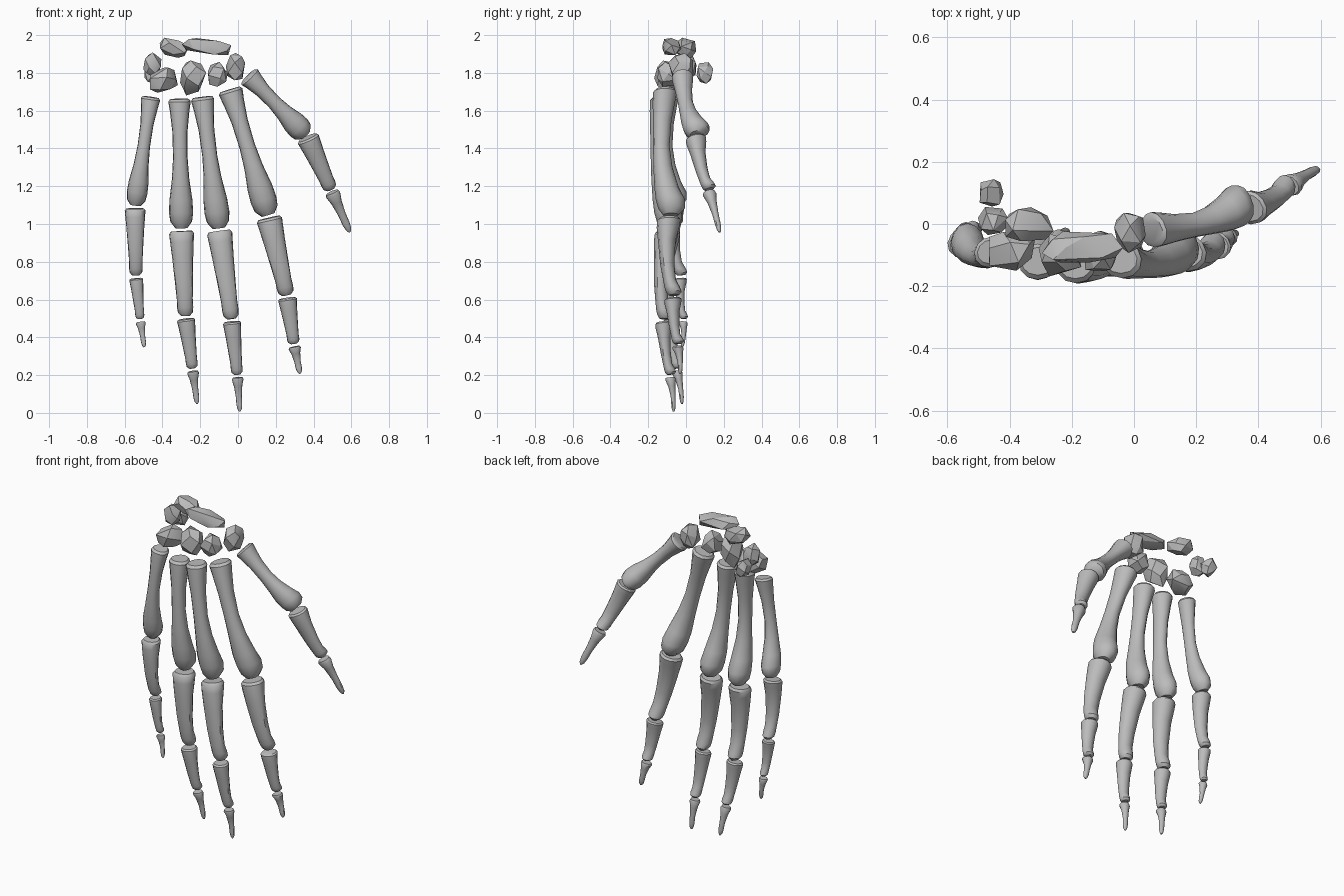
import bpy, bmesh, math, random
from mathutils import Vector, Matrix

cube = bpy.data.objects.get("Cube")
if cube:
    bpy.data.objects.remove(cube, do_unlink=True)

BONE = (0.5, 0.5, 0.5, 1.0)
bone_mat = bpy.data.materials.new("bone_grey")
bone_mat.use_nodes = True
bone_mat.diffuse_color = BONE
for node in bone_mat.node_tree.nodes:
    if node.type == 'BSDF_PRINCIPLED':
        node.inputs["Base Color"].default_value = BONE

SIDES = 12
PALM = Vector((0, 1, 0))

# Bone profiles: position along bone, half width, half depth, shift towards palm
METACARPAL = [(0, .78, .7, 0), (.02, .93, .9, 0), (.1, .8, .85, 0), (.25, .63, .7, 0),
              (.45, .6, .62, 0), (.62, .72, .72, .05), (.78, .95, .92, .15),
              (.88, 1, 1.1, .3), (.95, .9, 1, .28), (1, .5, .6, .15)]
PHALANX = [(0, .85, .75, 0), (.03, 1, .92, 0), (.12, .95, .88, 0), (.3, .85, .68, 0),
           (.6, .72, .55, 0), (.8, .64, .5, 0), (.9, .65, .6, .1),
           (.96, .6, .6, .15), (1, .35, .4, .1)]
FINGERTIP = [(0, .85, .8, 0), (.06, 1, .9, 0), (.25, .72, .62, 0), (.55, .52, .42, 0),
             (.8, .5, .38, 0), (.93, .38, .3, 0), (1, .14, .14, 0)]


def finish(name, bm, angle):
    """Turn a bmesh into a shaded object with the bone material."""
    bmesh.ops.recalc_face_normals(bm, faces=bm.faces)
    mesh = bpy.data.meshes.new(name)
    bm.to_mesh(mesh)
    bm.free()
    mesh.materials.append(bone_mat)
    obj = bpy.data.objects.new(name, mesh)
    bpy.context.collection.objects.link(obj)
    bpy.ops.object.select_all(action='DESELECT')
    obj.select_set(True)
    bpy.context.view_layer.objects.active = obj
    bpy.ops.object.shade_smooth_by_angle(angle=math.radians(angle))
    return obj


def long_bone(name, start, end, half, profile, bow):
    """Loft elliptical rings along a path bowed towards the back of the hand."""
    start, end = Vector(start), Vector(end)
    along = (end - start).normalized()
    start, end = start + along * 0.008, end - along * 0.008
    palm = (PALM - along * PALM.dot(along)).normalized()
    side = palm.cross(along)
    bm = bmesh.new()
    rings = []
    for t, width, depth, shift in profile:
        centre = start.lerp(end, t)
        centre += palm * (shift * half - bow * math.sin(math.pi * t))
        ring = []
        for i in range(SIDES):
            a = math.tau * i / SIDES
            # the palm side is a little narrower than the back
            taper = 1 - 0.12 * math.sin(a)
            ring.append(bm.verts.new(centre + side * (math.cos(a) * width * half * taper)
                                     + palm * (math.sin(a) * depth * half)))
        rings.append(ring)
    for low, high in zip(rings, rings[1:]):
        for i in range(SIDES):
            j = (i + 1) % SIDES
            bm.faces.new((low[i], low[j], high[j], high[i]))
    bm.faces.new(rings[0])
    bm.faces.new(rings[-1])
    return finish(name, bm, 40)


def wrist_bone(name, centre, size, tilt, seed, count=16):
    """Faceted pebble: convex hull of jittered points spread over a rounded box."""
    rng = random.Random(seed)
    bm = bmesh.new()
    for i in range(count):
        z = 1 - 2 * (i + 0.5) / count
        r = math.sqrt(1 - z * z)
        a = i * math.pi * (3 - math.sqrt(5)) + seed
        p = Vector((r * math.cos(a), r * math.sin(a), z))
        p = Vector([math.copysign(abs(c) ** 0.8, c) for c in p])
        bm.verts.new(p * rng.uniform(0.82, 1.1))
    hull = bmesh.ops.convex_hull(bm, input=bm.verts)
    inside = [v for v in hull["geom_interior"] if isinstance(v, bmesh.types.BMVert)]
    bmesh.ops.delete(bm, geom=inside, context='VERTS')
    scale = Matrix.Diagonal((size[0] / 2, size[1] / 2, size[2] / 2, 1))
    turn = Matrix.Rotation(tilt, 4, 'Y')
    bm.transform(Matrix.Translation(centre) @ turn @ scale)
    return finish(name, bm, 25)


# Fingers: joint positions from wrist to tip, and the half width of each bone
FINGERS = {
    "little_finger": ([(-.46, -.09, 1.68), (-.545, -.06, 1.09), (-.54, -.03, .72),
                       (-.517, -.015, .49), (-.495, -.02, .34)],
                      (.055, .055, .037, .026)),
    "ring_finger": ([(-.31, -.12, 1.67), (-.3, -.09, .97), (-.277, -.08, .505),
                     (-.24, -.05, .228), (-.215, -.02, .04)],
                    (.064, .066, .048, .031)),
    "middle_finger": ([(-.19, -.13, 1.68), (-.1, -.1, .97), (-.033, -.12, .49),
                       (-.003, -.085, .195), (.01, -.065, 0)],
                      (.066, .067, .048, .031)),
    "index_finger": ([(-.045, -.11, 1.72), (.162, -.09, 1.04), (.26, -.07, .615),
                      (.297, -.045, .358), (.33, -.03, .2)],
                     (.07, .068, .05, .033)),
    "thumb": ([(.05, -.02, 1.79), (.365, .05, 1.465), (.495, .12, 1.175),
               (.595, .18, .95)],
              (.064, .06, .04)),
}
PARTS = ["metacarpal", "near_phalanx", "middle_phalanx", "tip_phalanx"]
BOWS = {"metacarpal": .03, "near_phalanx": .022, "middle_phalanx": .008, "tip_phalanx": -.006}

for finger, (joints, widths) in FINGERS.items():
    parts = PARTS if len(widths) == 4 else [PARTS[0], PARTS[1], PARTS[3]]
    for part, a, b, half in zip(parts, joints, joints[1:], widths):
        profile = {"metacarpal": METACARPAL, "tip_phalanx": FINGERTIP}.get(part, PHALANX)
        bow = BOWS[part] * (0.5 if finger == "thumb" else 1)
        long_bone(f"{finger}_{part}", a, b, half, profile, bow)

# Wrist: two rows of faceted pebbles
wrist_bone("wrist_boat_bone", (-.17, -.08, 1.94), (.29, .11, .09), .12, 3)
wrist_bone("wrist_crescent_bone", (-.34, 0, 1.93), (.17, .11, .1), .3, 5)
wrist_bone("wrist_three_sided_bone", (-.45, .01, 1.84), (.1, .1, .14), .3, 8)
wrist_bone("wrist_pea_bone", (-.46, .1, 1.8), (.09, .09, .11), 0, 2)
wrist_bone("wrist_hooked_bone", (-.4, -.08, 1.76), (.18, .15, .14), -.4, 7)
wrist_bone("wrist_head_bone", (-.24, -.1, 1.78), (.14, .14, .2), .1, 4)
wrist_bone("wrist_small_block_bone", (-.11, -.1, 1.79), (.12, .12, .13), -.2, 6)
wrist_bone("wrist_thumb_block_bone", (-.01, -.02, 1.83), (.11, .14, .16), .25, 9)
